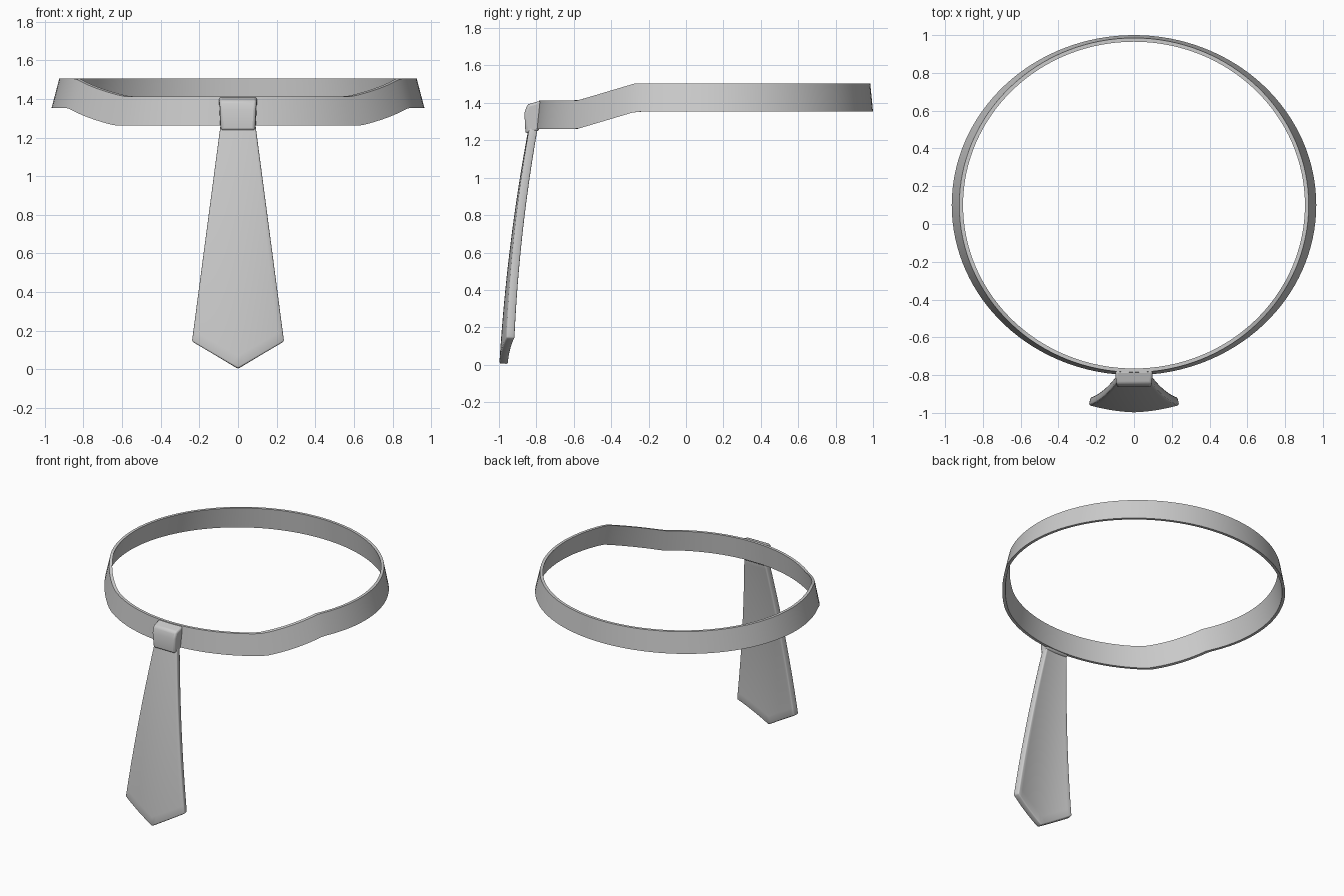
import bpy, bmesh
from math import sin, cos, pi, radians

if "Cube" in bpy.data.objects:
    bpy.data.objects.remove(bpy.data.objects["Cube"])


def finish(name, bm, bevel=0.0, segments=3, thickness=0.0):
    bmesh.ops.recalc_face_normals(bm, faces=bm.faces) if not thickness else None
    mesh = bpy.data.meshes.new(name)
    bm.to_mesh(mesh)
    bm.free()
    ob = bpy.data.objects.new(name, mesh)
    bpy.context.collection.objects.link(ob)
    bpy.ops.object.select_all(action='DESELECT')
    ob.select_set(True)
    bpy.context.view_layer.objects.active = ob
    bpy.ops.object.shade_smooth_by_angle(angle=radians(35))
    if thickness:
        m = ob.modifiers.new("thickness", 'SOLIDIFY')
        m.thickness, m.offset = thickness, -1
    if bevel:
        m = ob.modifiers.new("soft_edges", 'BEVEL')
        m.width, m.segments = bevel, segments
        m.limit_method, m.angle_limit = 'ANGLE', radians(40)
    return ob


# Collar band: flared oval ring that dips down towards the front
def collar_drop(y):
    t = min(max((-0.27 - y) / 0.31, 0), 1)
    return -0.092 * t


SECTION = [(0.925, 0.885, 1.505), (0.965, 0.900, 1.353),
           (0.945, 0.880, 1.353), (0.905, 0.865, 1.505)]
N = 128
bm = bmesh.new()
rings = []
for i in range(N):
    a = 2 * pi * i / N
    ring = []
    for rx, ry, z in SECTION:
        y = 0.1 + ry * sin(a)
        ring.append(bm.verts.new((rx * cos(a), y, z + collar_drop(y))))
    rings.append(ring)
for i in range(N):
    p, q = rings[i], rings[(i + 1) % N]
    for k in range(4):
        j = (k + 1) % 4
        bm.faces.new((p[k], q[k], q[j], p[j]))
finish("collar_band", bm)

# Tie blade: tapered, curved panel with a pointed lower end
COLS, ROWS = 16, 20
bm = bmesh.new()
grid = []
for r in range(ROWS + 1):
    t = r / ROWS
    row = []
    for c in range(COLS + 1):
        u = 2 * c / COLS - 1
        z0 = 0.005 + 0.14 * abs(u)
        z = z0 + (1.29 - z0) * t
        x = u * (0.24 + (0.088 - 0.24) * t)
        y = -0.998 + 0.06 * z + 0.05 * z * z + 0.5 * x * x
        row.append(bm.verts.new((x, y, z)))
    grid.append(row)
for r in range(ROWS):
    for c in range(COLS):
        bm.faces.new((grid[r][c], grid[r][c + 1], grid[r + 1][c + 1], grid[r + 1][c]))
finish("tie_blade", bm, bevel=0.008, segments=2, thickness=0.045)

# Knot: rounded block wrapped over the front of the collar
bm = bmesh.new()
PROFILE = [(-0.775, 1.412, 0.100), (-0.848, 1.392, 0.095),
           (-0.864, 1.345, 0.093), (-0.858, 1.235, 0.088), (-0.785, 1.250, 0.092)]
sides = [[bm.verts.new((s * w, y, z)) for y, z, w in PROFILE] for s in (-1, 1)]
for s in sides:
    bm.faces.new(s)
for k in range(5):
    j = (k + 1) % 5
    bm.faces.new((sides[0][k], sides[0][j], sides[1][j], sides[1][k]))
finish("tie_knot", bm, bevel=0.014)
